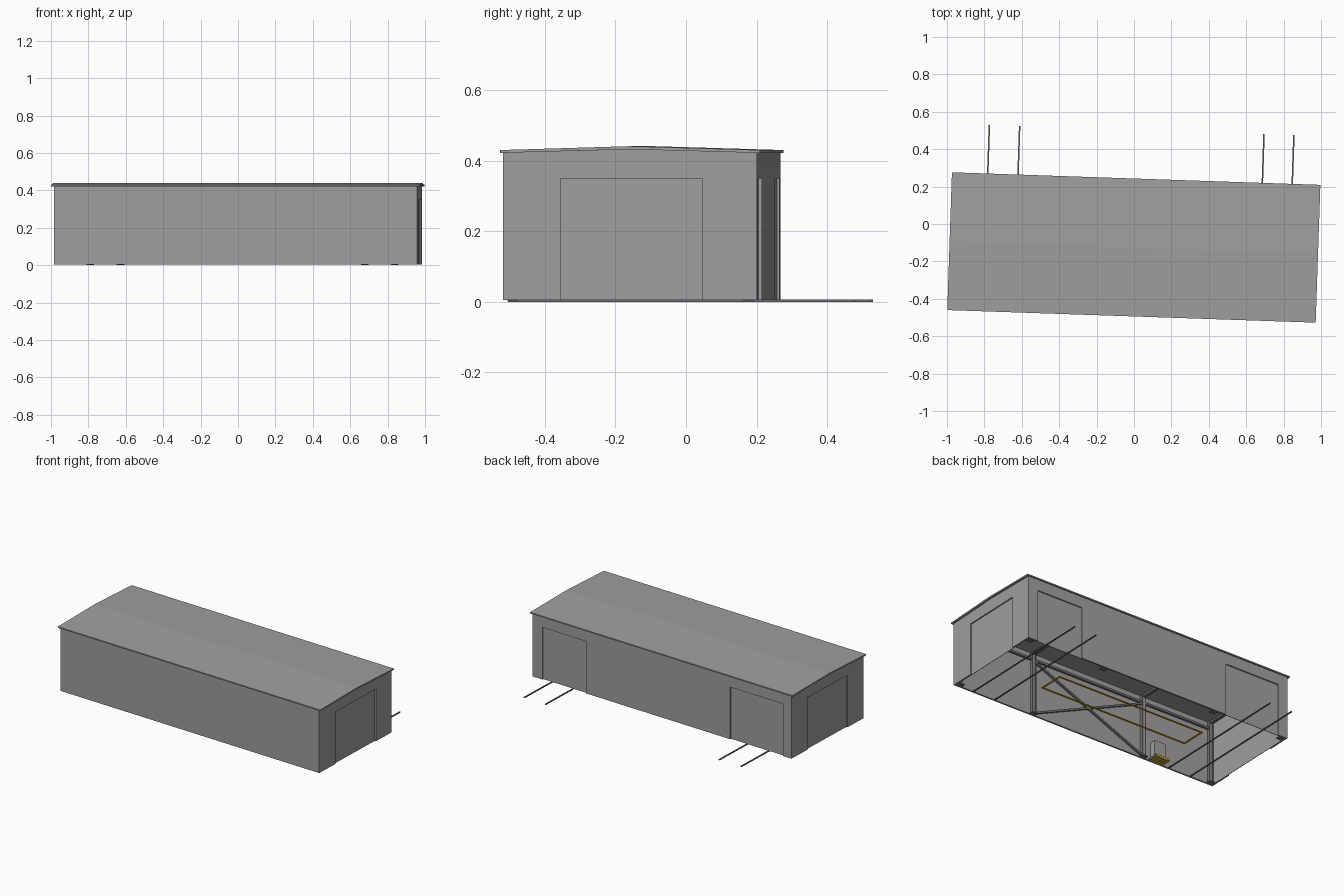
import bpy, bmesh, math
from mathutils import Matrix, Vector

if "Cube" in bpy.data.objects:
    bpy.data.objects.remove(bpy.data.objects["Cube"])

# The whole building is turned slightly on its site
SITE = Matrix.Translation((-0.001, -0.1255, 0)) @ Matrix.Rotation(math.radians(-1.95), 4, 'Z')

def material(name, rgb):
    m = bpy.data.materials.new(name)
    m.diffuse_color = (*rgb, 1)
    m.use_nodes = True
    m.node_tree.nodes["Principled BSDF"].inputs["Base Color"].default_value = m.diffuse_color
    return m

GREY = material("cladding_grey", (0.355, 0.343, 0.348))
STEEL = material("steel_grey", (0.17, 0.17, 0.175))
YELLOW = material("marking_yellow", (0.80, 0.45, 0.01))

def add(name, bm, mat):
    bmesh.ops.recalc_face_normals(bm, faces=bm.faces)
    me = bpy.data.meshes.new(name)
    bm.to_mesh(me)
    bm.free()
    me.materials.append(mat)
    ob = bpy.data.objects.new(name, me)
    ob.matrix_world = SITE
    bpy.context.collection.objects.link(ob)
    return ob

def box(name, lo, hi, mat):
    lo, hi = Vector(lo), Vector(hi)
    bm = bmesh.new()
    bmesh.ops.create_cube(bm, size=1, matrix=Matrix.Translation((lo + hi) / 2)
                          @ Matrix.Diagonal((*(hi - lo), 1)))
    return add(name, bm, mat)

def beam(name, a, b, w, mat):
    a, b = Vector(a), Vector(b)
    rot = (b - a).to_track_quat('Z', 'Y').to_matrix().to_4x4()
    bm = bmesh.new()
    bmesh.ops.create_cube(bm, size=1, matrix=Matrix.Translation((a + b) / 2) @ rot
                          @ Matrix.Diagonal((w, w, (b - a).length, 1)))
    return add(name, bm, mat)

def extrude_profile(name, pts, half, mat):
    bm = bmesh.new()
    f = bm.faces.new([bm.verts.new((-half, y, z)) for y, z in pts])
    r = bmesh.ops.extrude_face_region(bm, geom=[f])
    vs = [g for g in r['geom'] if isinstance(g, bmesh.types.BMVert)]
    bmesh.ops.translate(bm, verts=vs, vec=(2 * half, 0, 0))
    return add(name, bm, mat)

def cut(ob, cutter):
    cutter.hide_render = True
    cutter.hide_viewport = True
    mod = ob.modifiers.new("cut", 'BOOLEAN')
    mod.operation = 'DIFFERENCE'
    mod.solver = 'EXACT'
    mod.object = cutter

# Hollow walls, open underneath, with gabled ends
L, W, T = 0.972, 0.360, 0.011
walls = extrude_profile("walls", [(-W, .005), (W, .005), (W, .424), (0, .434), (-W, .424)], L, GREY)
w = W - T
inner = extrude_profile("interior_cutter", [(-w, -.1), (w, -.1), (w, .6), (-w, .6)], L - T, GREY)
cut(walls, inner)

# Recessed doors: one in each end, two at the back
D, TOP = 0.008, 0.35
doors = [((L - D, -.197, -.05), (L + .1, .205, TOP)),
         ((-L - .1, -.2, -.05), (-L + D, .2, TOP)),
         ((-.907, W - D, -.05), (-.512, W + .1, TOP)),
         ((.57, W - D, -.05), (.90, W + .1, TOP))]
for lo, hi in doors:
    cut(walls, box("door_cutter", lo, hi, GREY))

# Shallow pitched roof slab
R = 0.3685
extrude_profile("roof", [(-R, .422), (0, .432), (R, .422), (R, .430), (0, .441), (-R, .430)], 0.9855, GREY)

# Rail tracks running out of the back doors
for u in (-.794, -.632, .675, .835):
    box("rail", (u - .004, -.350, 0), (u + .004, .629, .006), STEEL)

# Columns with flanges, rafters, beam and cross bracing inside
V = -w + .010
for u in (-.94, -.435, .39, .94):
    box("column", (u - .006, V - .01, .005), (u + .006, V + .010, .42), GREY)
    for s in (-1, 1):
        box("column_flange", (u + s * .010 - .004, V - .01, .005),
            (u + s * .010 + .004, V + .012, .42), STEEL)
    box("rafter", (u - .010, -w, .408), (u + .010, w, .421), STEEL)
    for s in (-1, 1):
        box("column_foot", (u - .02, s * (w - .015) - .015, .004),
            (u + .02, s * (w - .015) + .015, .01), STEEL)
beam("top_beam", (-.95, V, .375), (.95, V, .375), .014, STEEL)
for z0, z1 in ((.01, .37), (.37, .01)):
    beam("cross_brace", (-.435, V, z0), (.39, V, z1), .012, STEEL)

# Yellow floor marking outline
x0, x1, y0, y1, t = -.535, .545, -.067, .110, .013
for lo, hi in (((x0, y0), (x1, y0 + t)), ((x0, y1 - t), (x1, y1)),
               ((x0, y0), (x0 + t, y1)), ((x1 - t, y0), (x1, y1))):
    box("floor_marking", (*lo, .003), (*hi, .006), YELLOW)

# Small cabinet with striped base
box("cabinet", (-.58, -w, .02), (-.50, -.31, .13), GREY)
for i in range(4):
    u = -.59 + i * .026
    box("cabinet_base", (u, -w, .005), (u + .017, -.28, .02), YELLOW)
    box("cabinet_base_gap", (u + .017, -w, .005), (u + .026, -.28, .02), STEEL)
